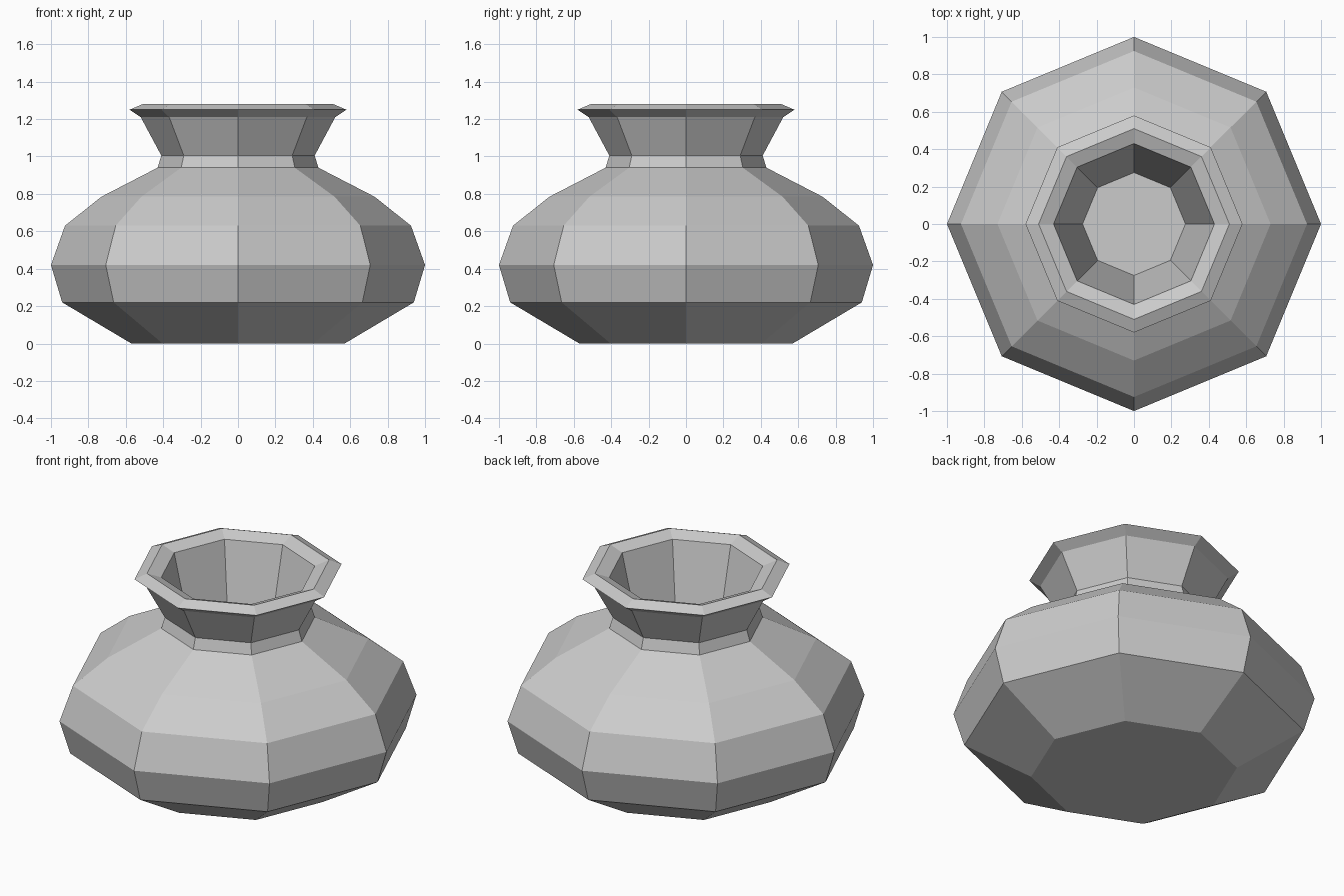
import bpy
import bmesh
from math import cos, sin, pi

if "Cube" in bpy.data.objects:
    bpy.data.objects.remove(bpy.data.objects["Cube"])

SIDES = 8

# Radius and height pairs: outside from the base up, over the rim, down inside
PROFILE = [
    (0.57, 0.0), (0.94, 0.22), (1.0, 0.42), (0.925, 0.63), (0.73, 0.785),
    (0.43, 0.94), (0.41, 1.005), (0.52, 1.21), (0.58, 1.25), (0.51, 1.28),
    (0.43, 1.25), (0.275, 0.6),
]


def lathe(name, profile, sides):
    """Spin a profile into a flat-faced closed solid."""
    bm = bmesh.new()
    rings = [[bm.verts.new((r * cos(2 * pi * i / sides), r * sin(2 * pi * i / sides), z))
              for i in range(sides)] for r, z in profile]
    for low, high in zip(rings, rings[1:]):
        for i in range(sides):
            j = (i + 1) % sides
            bm.faces.new((low[i], low[j], high[j], high[i]))
    # Base and inner floor
    bm.faces.new(rings[0][::-1])
    bm.faces.new(rings[-1])
    mesh = bpy.data.meshes.new(name)
    bm.to_mesh(mesh)
    bm.free()
    obj = bpy.data.objects.new(name, mesh)
    bpy.context.collection.objects.link(obj)
    return obj


# Squat pot with flared neck and bevelled rim
lathe("pot", PROFILE, SIDES)
